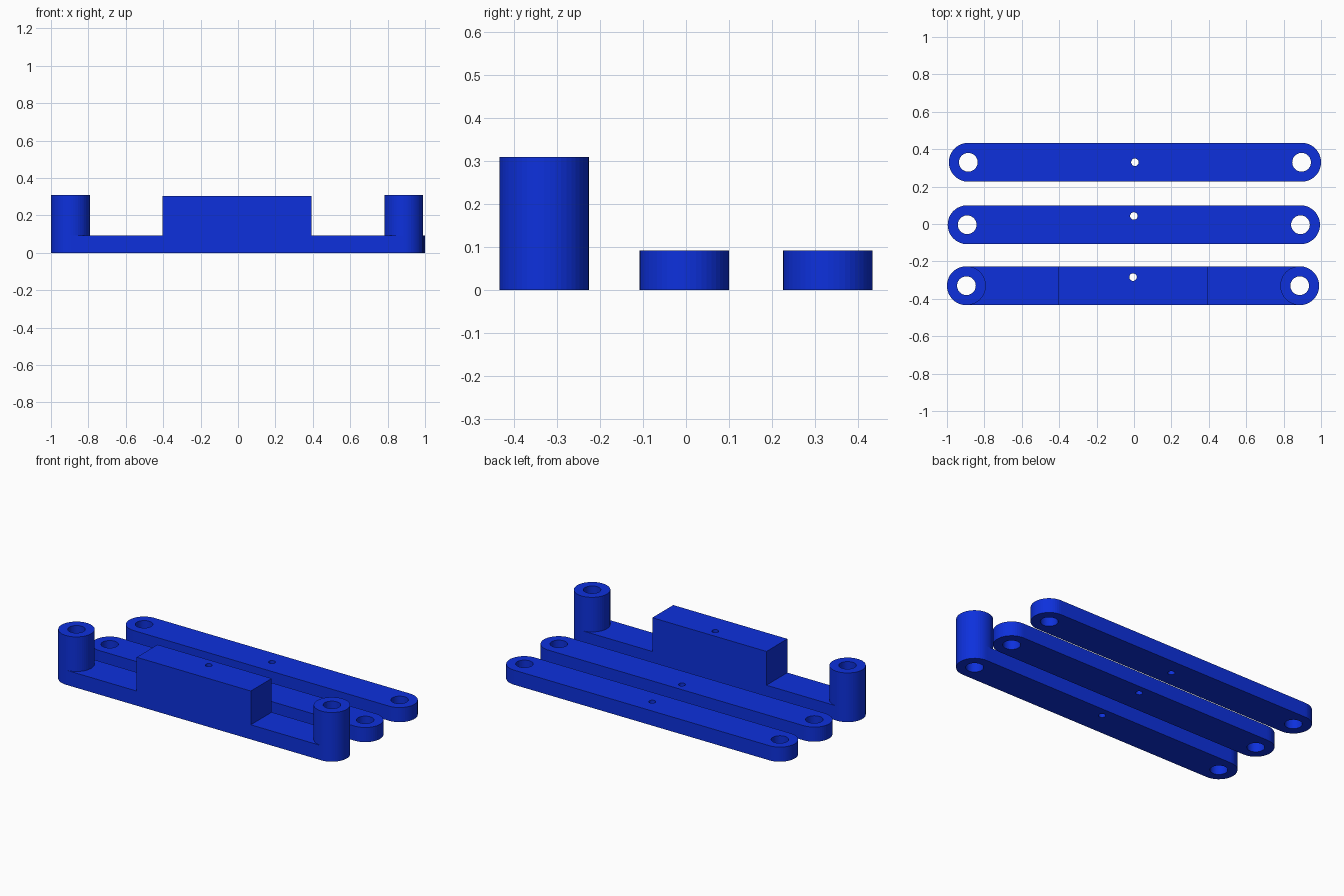
import bpy
from math import sin, cos, pi

if "Cube" in bpy.data.objects:
    bpy.data.objects.remove(bpy.data.objects["Cube"])

blue = bpy.data.materials.new("royal blue")
blue.use_nodes = True
blue.diffuse_color = (0.004, 0.03, 0.72, 1)
blue.node_tree.nodes["Principled BSDF"].inputs["Base Color"].default_value = blue.diffuse_color

RADIUS = 0.104      # rounded bar ends and posts
REACH = 0.891       # bar centre to end hole
BORE = 0.05         # end holes
PIN = 0.02          # small middle hole
PLATE = 0.092       # bar thickness
SEGMENTS = 48


def circle(x, y, r):
    return [(x + r * cos(2 * pi * i / SEGMENTS), y + r * sin(2 * pi * i / SEGMENTS))
            for i in range(SEGMENTS)]


def slot(x, y):
    half = SEGMENTS // 2
    points = []
    for side in (1, -1):
        for i in range(half + 1):
            a = -pi / 2 * side + pi * i / half
            points.append((x + side * REACH + RADIUS * cos(a), y + RADIUS * sin(a)))
    return points


def rectangle(x, y, hx, hy):
    return [(x - hx, y - hy), (x + hx, y - hy), (x + hx, y + hy), (x - hx, y + hy)]


def prism(name, outlines, bottom, top):
    """Solid from a flat outline; further outlines become through holes."""
    curve = bpy.data.curves.new(name, 'CURVE')
    curve.dimensions = '2D'
    curve.fill_mode = 'BOTH'
    curve.extrude = (top - bottom) / 2
    for outline in outlines:
        spline = curve.splines.new('POLY')
        spline.points.add(len(outline) - 1)
        for point, (x, y) in zip(spline.points, outline):
            point.co = (x, y, 0, 1)
        spline.use_cyclic_u = True
        spline.use_smooth = False
    temp = bpy.data.objects.new(name + " outline", curve)
    bpy.context.scene.collection.objects.link(temp)
    bpy.context.view_layer.update()
    evaluated = temp.evaluated_get(bpy.context.evaluated_depsgraph_get())
    mesh = bpy.data.meshes.new_from_object(evaluated)
    bpy.data.objects.remove(temp)
    mesh.name = name
    mesh.materials.clear()
    mesh.materials.append(blue)
    mesh.shade_flat()
    obj = bpy.data.objects.new(name, mesh)
    obj.location.z = (top + bottom) / 2
    bpy.context.scene.collection.objects.link(obj)


# Three bars: name, centre x, centre y, offset of the pin hole
bars = [("front_bar", -0.005, -0.33, 0.046),
        ("middle_bar", -0.001, -0.004, 0.047),
        ("back_bar", 0.005, 0.33, 0)]
for name, x, y, pin in bars:
    holes = [circle(x + s * REACH, y, BORE) for s in (-1, 1)]
    prism(name, [slot(x, y), circle(x, y + pin, PIN)] + holes, 0, PLATE)

# Raised block and hollow end posts on the front bar
_, x, y, pin = bars[0]
prism("centre_block", [rectangle(x, y, 0.398, RADIUS), circle(x, y + pin, PIN)], PLATE, 0.305)
for side, name in ((-1, "right_post"), (1, "left_post")):
    px = x + side * REACH
    prism(name, [circle(px, y, RADIUS), circle(px, y, BORE)], PLATE, 0.31)
